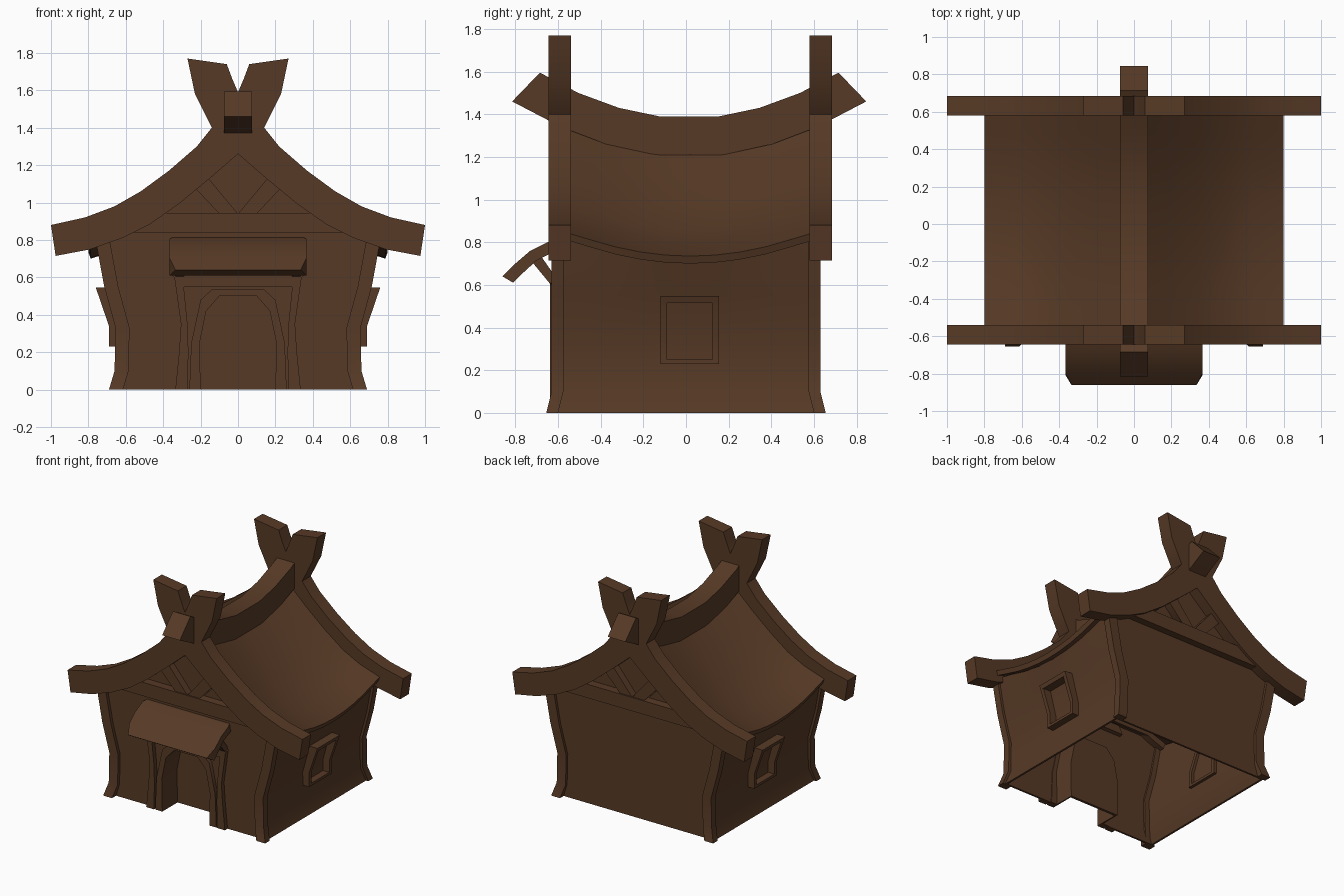
import bpy, bmesh, math

cube = bpy.data.objects.get("Cube")
if cube:
    bpy.data.objects.remove(cube, do_unlink=True)

COLOR = (0.095, 0.042, 0.019, 1)
wood = bpy.data.materials.new("dark_brown_wood")
wood.use_nodes = True
wood.diffuse_color = COLOR
shader = next(n for n in wood.node_tree.nodes if n.type == 'BSDF_PRINCIPLED')
shader.inputs["Base Color"].default_value = COLOR
shader.inputs["Roughness"].default_value = 0.8


def loft(name, rings):
    """Skin a list of equal point rings and cap both ends."""
    bm = bmesh.new()
    loops = [[bm.verts.new(p) for p in ring] for ring in rings]
    n = len(loops[0])
    for a, b in zip(loops, loops[1:]):
        for i in range(n):
            j = (i + 1) % n
            bm.faces.new((a[i], a[j], b[j], b[i]))
    bm.faces.new(loops[0])
    bm.faces.new(loops[-1])
    bmesh.ops.recalc_face_normals(bm, faces=bm.faces)
    mesh = bpy.data.meshes.new(name)
    bm.to_mesh(mesh)
    bm.free()
    mesh.materials.append(wood)
    obj = bpy.data.objects.new(name, mesh)
    bpy.context.collection.objects.link(obj)
    bpy.ops.object.select_all(action='DESELECT')
    obj.select_set(True)
    bpy.context.view_layer.objects.active = obj
    bpy.ops.object.shade_smooth_by_angle(angle=math.radians(50))
    return obj


def place(p, depth, axis):
    return (p[0], depth, p[1]) if axis == 'y' else (depth, p[0], p[1])


def prism(name, outline, d0, d1, axis='y'):
    return loft(name, [[place(p, d, axis) for p in outline] for d in (d0, d1)])


def strip(name, edge_a, edge_b, d0, d1, axis='y'):
    """Curved bar between two edge lines, extruded along an axis."""
    return loft(name, [[place(a, d0, axis), place(b, d0, axis),
                        place(b, d1, axis), place(a, d1, axis)]
                       for a, b in zip(edge_a, edge_b)])


def flip(points, s=-1):
    return [(s * x, z) for x, z in points]


def full(half):
    """Mirror a half outline, listed from the outside in, about the centre."""
    return half + flip(half)[::-1]


def sag(y):
    return 0.11 * max(0, 1 - ((y - 0.02) / 0.56) ** 2)


SIDES = (("left", 1), ("right", -1))
LEVELS = [0, 0.1, 0.33, 0.55, 0.82]
FLARE = [0.67, 0.64, 0.635, 0.695, 0.745]

# Front wall with arched doorway, plain back wall
arch_in = [(0.2, 0), (0.205, 0.25), (0.17, 0.42), (0.1, 0.5)]
arch_out = [(0.26, 0), (0.25, 0.25), (0.2, 0.48), (0.14, 0.535)]
wall_edge = [(x - 0.01, z) for x, z in zip(FLARE, LEVELS)]
wall_edge[-1] = (0.72, 0.85)
prism("front_wall", full(wall_edge) + full(arch_in)[::-1], -0.605, -0.59)
prism("back_wall", full(wall_edge), 0.595, 0.61)

# Door surround, niche and door
strip("door_arch", full(arch_out), full(arch_in), -0.635, -0.585)
niche_out = [(x + 0.01, z + (0.01 if z else 0)) for x, z in arch_in]
strip("door_niche", full(niche_out), full(arch_in), -0.6, -0.43)
prism("door", full(arch_in), -0.45, -0.43)
jamb_out = [(0.335, 0), (0.315, 0.2), (0.305, 0.35), (0.34, 0.6)]
jamb_in = [(0.27, 0), (0.265, 0.2), (0.27, 0.35), (0.295, 0.6)]
prism("door_lintel", full([(0.3, 0.55), (0.35, 0.61)]), -0.638, -0.59)

for side, s in SIDES:
    strip(side + "_door_jamb", flip(jamb_out, s), flip(jamb_in, s), -0.638, -0.59)

    # Flared side wall whose top follows the sagging eave
    rings = []
    for i in range(9):
        y = -0.6 + 1.2 * i / 8
        col = [(x, z if z < 0.6 else z - sag(y)) for x, z in zip(FLARE, LEVELS)]
        rings.append([(s * x, y, z) for x, z in col] +
                     [(s * (x - 0.015), y, z) for x, z in reversed(col)])
    loft(side + "_wall", rings)

    # Corner posts
    for end, t in (("front", -1), ("back", 1)):
        rings = []
        for x, z in zip(FLARE, LEVELS):
            xo, xi = s * (x + 0.02), s * (x - 0.055)
            yo, yi = t * (0.63 if z else 0.655), t * (0.575 if z else 0.6)
            rings.append([(xo, yo, z), (xi, yo, z), (xi, yi, z), (xo, yi, z)])
        loft(f"{end}_{side}_post", rings)

    # Window frame that leans with the wall
    outer = [(s * 0.69, 0.23), (s * 0.69, 0.34), (s * 0.76, 0.545)]
    inner = [(s * 0.6, 0.23), (s * 0.6, 0.34), (s * 0.66, 0.55)]
    strip(side + "_window_front_jamb", outer, inner, -0.12, -0.09)
    strip(side + "_window_back_jamb", outer, inner, 0.125, 0.155)
    prism(side + "_window_sill", flip([(0.6, 0.23), (0.69, 0.23), (0.69, 0.25),
                                       (0.6, 0.25)], s), -0.12, 0.155)
    prism(side + "_window_head", flip([(0.65, 0.515), (0.75, 0.515), (0.76, 0.545),
                                       (0.66, 0.55)], s), -0.12, 0.155)

    # Canopy brace
    strip(side + "_canopy_brace", [(-0.74, 0.73), (-0.6, 0.56)],
          [(-0.69, 0.75), (-0.6, 0.62)], s * 0.29, s * 0.335, 'x')

# Curved door canopy
top = [(-0.56, 0.825), (-0.64, 0.805), (-0.73, 0.76), (-0.8, 0.7), (-0.86, 0.64)]
low = [(-0.56, 0.765), (-0.62, 0.755), (-0.7, 0.715), (-0.76, 0.66), (-0.81, 0.61)]
top_width = (0.335, 0.365, 0.365, 0.365, 0.335)
loft("door_canopy", [[(-w, *a), (w, *a), (0.365, *b), (-0.365, *b)]
                     for a, b, w in zip(top, low, top_width)])

# Saddle shaped roof
slope = [(0.8, 0.845), (0.63, 0.9), (0.49, 0.97), (0.34, 1.08), (0.185, 1.21), (0, 1.38)]
roof_top = slope + flip(slope[:-1])[::-1]
rings = []
for i in range(11):
    y = -0.56 + 1.16 * i / 10
    rings.append([(x, y, z - sag(y)) for x, z in roof_top] +
                 [(x * 0.985, y, z - sag(y) - 0.035) for x, z in reversed(roof_top)])
loft("roof", rings)

# Sagging ridge beam with upturned ends
ridge_top = [(0.7, 1.595), (0.52, 1.5), (0.33, 1.43), (0.14, 1.39)]
ridge_low = [(0.83, 1.46), (0.6, 1.34), (0.39, 1.26), (0.16, 1.21)]
strip("ridge_beam", [(y + 0.015, z) for y, z in full(ridge_top)],
      [(y + 0.015, z) for y, z in full(ridge_low)], -0.075, 0.075, 'x')

# Crossed gable boards that end in horns
board_top = [(1, 0.88), (0.82, 0.92), (0.66, 0.98), (0.52, 1.06), (0.37, 1.17),
             (0.22, 1.3), (0.14, 1.4), (0, 1.59), (-0.03, 1.66), (-0.06, 1.74)]
board_low = [(0.975, 0.715), (0.79, 0.75), (0.62, 0.81), (0.47, 0.885), (0.32, 0.99),
             (0.15, 1.13), (0, 1.26), (-0.14, 1.4), (-0.23, 1.58), (-0.27, 1.77)]

# Gable infill: beam, panel and slanted braces
gable = [(0.7, 0.83), (0.55, 0.9), (0.4, 1.0), (0.2, 1.15), (0.04, 1.3)]
brace_out = [(0.1, 0.94), (0.26, 1.11)]
brace_in = [(0, 0.94), (0.2, 1.18)]
for end, y0, y1, wall, face in (("front", -0.645, -0.54, -0.55, -0.625),
                                ("back", 0.58, 0.685, 0.59, 0.665)):
    for side, s in SIDES:
        strip(f"{end}_{side}_gable_board", flip(board_top, s), flip(board_low, s), y0, y1)
        strip(f"{end}_{side}_gable_brace", flip(brace_out, s), flip(brace_in, s),
              face * 0.985, wall)
    prism(end + "_gable_beam", full([(0.7, 0.84), (0.55, 0.945)]), face, wall)
    prism(end + "_gable_panel", full(gable), wall - 0.01, wall + 0.01)
